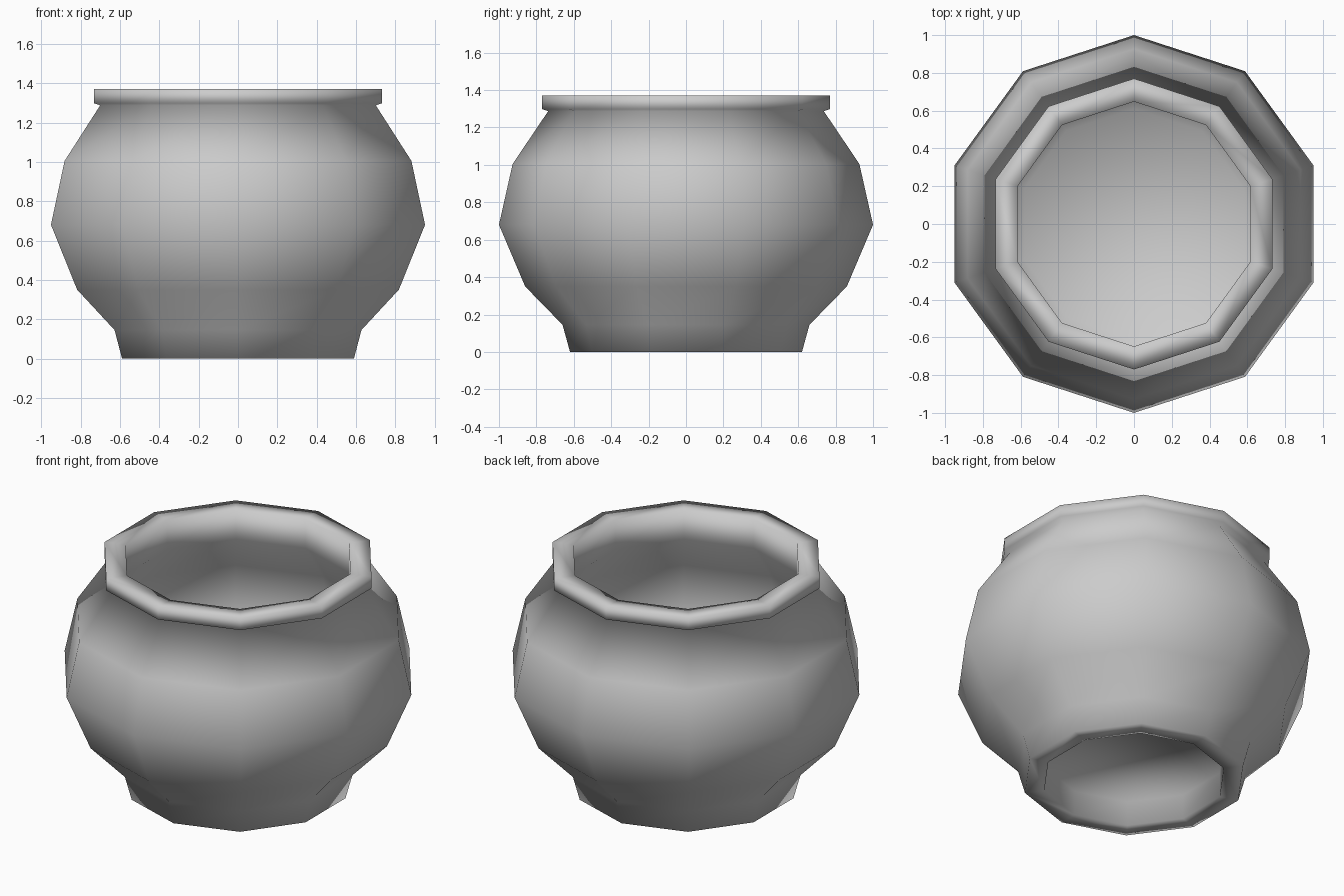
import bpy
import bmesh
from math import cos, sin, pi, tau

SIDES = 10

cube = bpy.data.objects.get("Cube")
if cube:
    bpy.data.objects.remove(cube, do_unlink=True)

# Plain grey clay
clay = bpy.data.materials.new("grey clay")
clay.use_nodes = True
colour = (0.6, 0.6, 0.6, 1)
clay.diffuse_color = colour
clay.node_tree.nodes["Principled BSDF"].inputs["Base Color"].default_value = colour


def lathe(name, profile, material):
    """Turn (radius, height) points into a closed, smooth, ten-sided solid."""
    bm = bmesh.new()
    rings = []
    for radius, z in profile:
        angles = [pi / 2 + tau * i / SIDES for i in range(SIDES)]
        rings.append([bm.verts.new((radius * cos(a), radius * sin(a), z)) for a in angles])
    for low, high in zip(rings, rings[1:]):
        for i in range(SIDES):
            j = (i + 1) % SIDES
            bm.faces.new((low[i], low[j], high[j], high[i]))
    bm.faces.new(rings[0][::-1])
    bm.faces.new(rings[-1])
    bmesh.ops.recalc_face_normals(bm, faces=bm.faces[:])
    for face in bm.faces:
        face.smooth = True
    mesh = bpy.data.meshes.new(name)
    bm.to_mesh(mesh)
    bm.free()
    mesh.materials.append(material)
    obj = bpy.data.objects.new(name, mesh)
    bpy.context.collection.objects.link(obj)
    return obj


# Recessed underside and foot
foot = [(0.51, 0.15), (0.51, 0), (0.62, 0), (0.66, 0.145)]
# Round belly up to the neck
belly = [(0.86, 0.35), (1.0, 0.68), (0.927, 1.005), (0.737, 1.287)]
# Overhanging rim with a flat top
rim = [(0.77, 1.298), (0.77, 1.37), (0.648, 1.37)]
# Hollow inside following the belly, ending at the floor
inside = [(0.648, 1.19), (0.815, 0.955), (0.87, 0.68), (0.755, 0.42), (0.61, 0.26)]

lathe("pot", foot + belly + rim + inside, clay)
